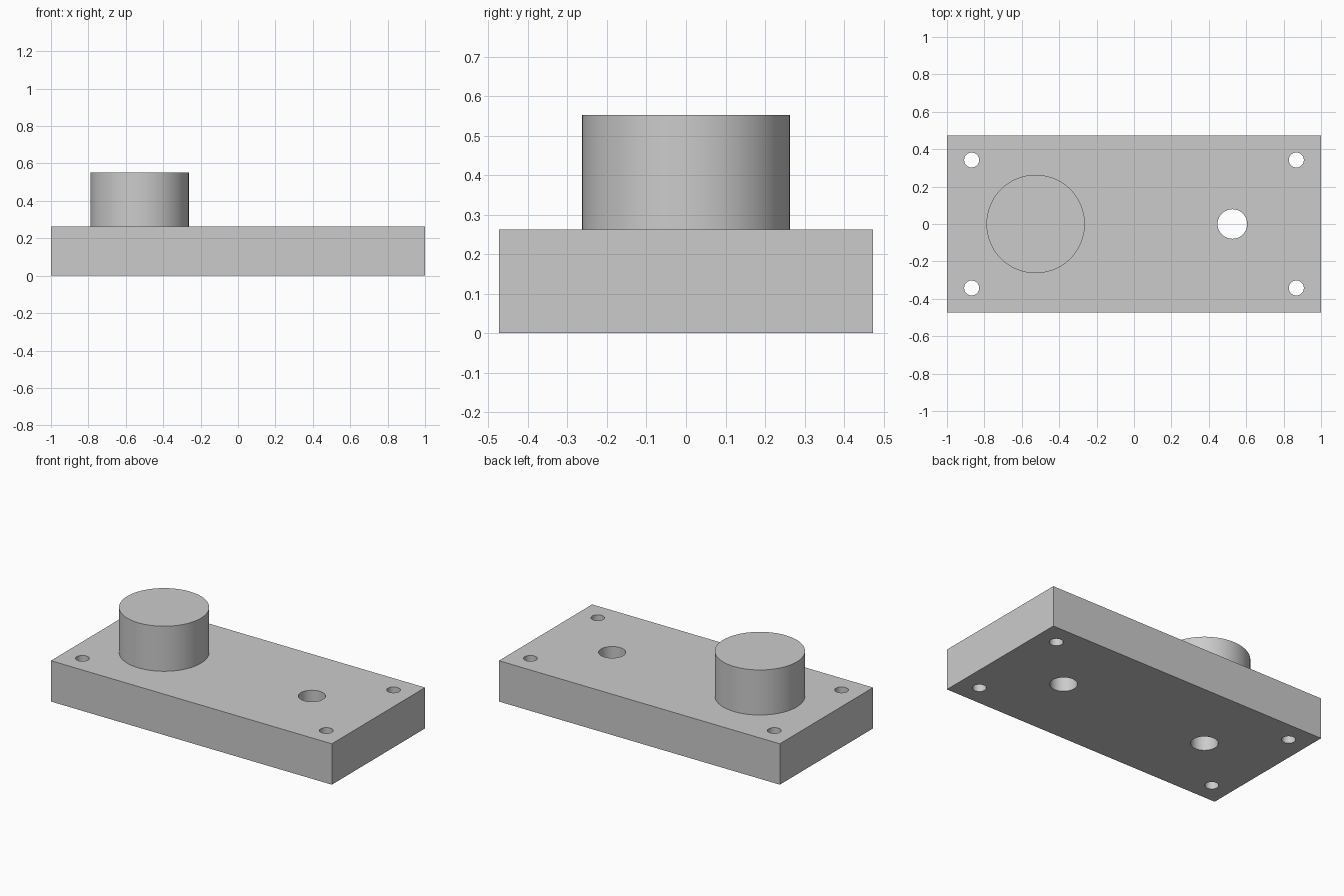
import bpy
import math

cube = bpy.data.objects.get("Cube")
if cube:
    bpy.data.objects.remove(cube, do_unlink=True)

# Dimensions
HALF_X, HALF_Y, PLATE_H = 1.0, 0.474, 0.263
BOSS_R, BOSS_TOP = 0.263, 0.553
BORE_X, BORE_R = 0.526, 0.079
BOLT_X, BOLT_Y, BOLT_R = 0.868, 0.342, 0.04

grey = bpy.data.materials.new("plain grey")
grey.use_nodes = True
colour = (0.6, 0.6, 0.6, 1)
grey.diffuse_color = colour
grey.node_tree.nodes["Principled BSDF"].inputs["Base Color"].default_value = colour


def cylinder(name, x, y, radius, z0, z1, sides=64):
    bpy.ops.mesh.primitive_cylinder_add(
        vertices=sides, radius=radius, depth=z1 - z0, location=(x, y, (z0 + z1) / 2))
    obj = bpy.context.object
    obj.name = name
    obj.data.materials.append(grey)
    return obj


def smooth(obj):
    bpy.ops.object.select_all(action='DESELECT')
    obj.select_set(True)
    bpy.context.view_layer.objects.active = obj
    bpy.ops.object.shade_smooth_by_angle(angle=math.radians(30))


# Base plate
bpy.ops.mesh.primitive_cube_add(size=1, location=(0, 0, PLATE_H / 2))
plate = bpy.context.object
plate.name = "base_plate"
plate.scale = (2 * HALF_X, 2 * HALF_Y, PLATE_H)
bpy.ops.object.transform_apply(location=False, rotation=False, scale=True)
plate.data.materials.append(grey)

# Bolt holes in the corners and two bores, one closed off by the boss
holes = [(sx * BOLT_X, sy * BOLT_Y, BOLT_R) for sx in (-1, 1) for sy in (-1, 1)]
holes += [(sx * BORE_X, 0, BORE_R) for sx in (-1, 1)]
for x, y, radius in holes:
    cutter = cylinder("hole_cutter", x, y, radius, -0.1, PLATE_H + 0.1)
    cutter.hide_render = True
    cut = plate.modifiers.new("hole", 'BOOLEAN')
    cut.operation = 'DIFFERENCE'
    cut.solver = 'EXACT'
    cut.object = cutter
    bpy.context.view_layer.objects.active = plate
    bpy.ops.object.modifier_apply(modifier=cut.name)
    bpy.data.objects.remove(cutter, do_unlink=True)
smooth(plate)

# Round boss standing on the plate
boss = cylinder("round_boss", -BORE_X, 0, BOSS_R, PLATE_H, BOSS_TOP, 96)
smooth(boss)
